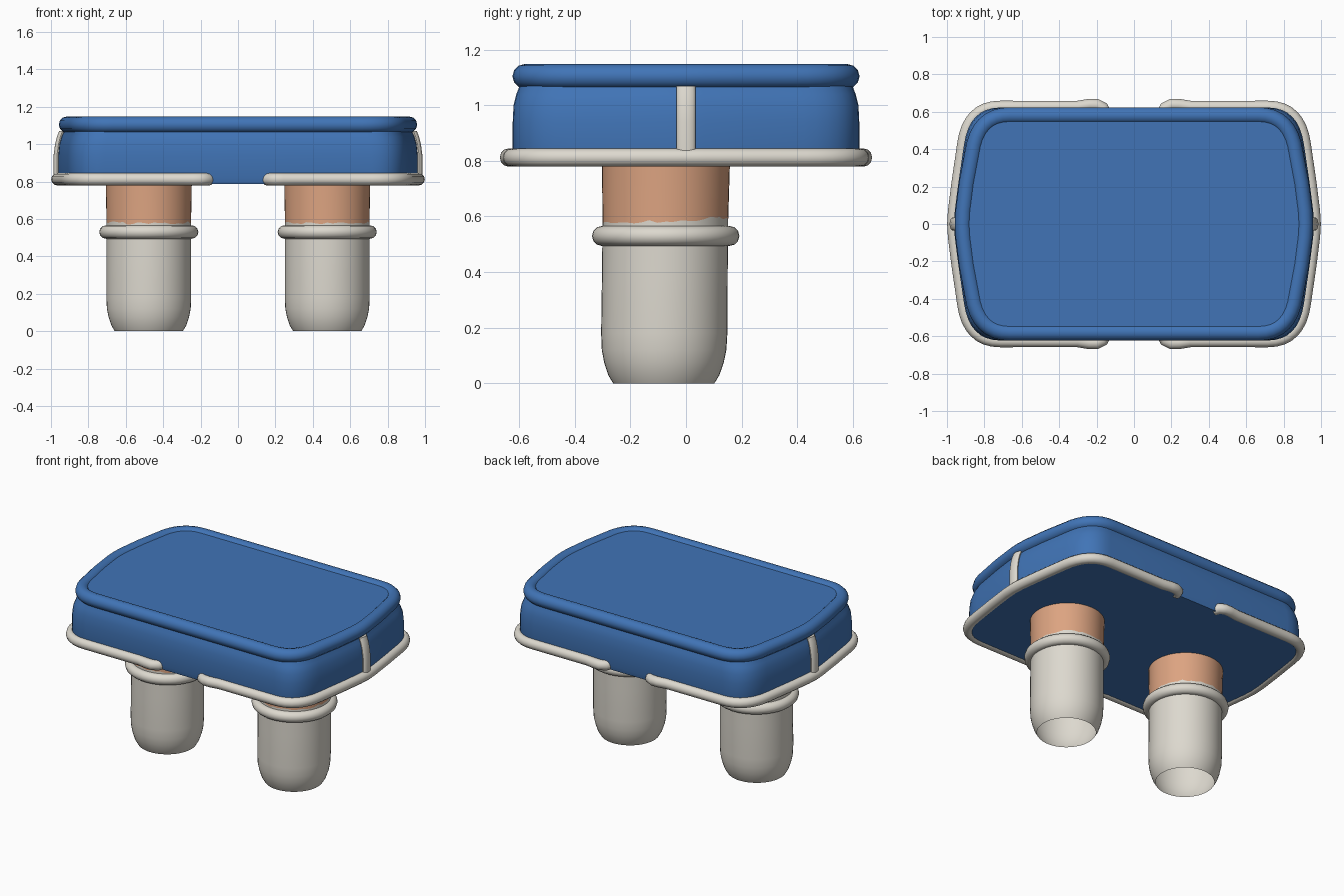
import bpy, bmesh, math, random
from mathutils import Vector

if "Cube" in bpy.data.objects:
    bpy.data.objects.remove(bpy.data.objects["Cube"])
random.seed(4)

def material(name, rgb):
    m = bpy.data.materials.new(name)
    m.diffuse_color = (*rgb, 1)
    m.use_nodes = True
    m.node_tree.nodes["Principled BSDF"].inputs["Base Color"].default_value = m.diffuse_color
    return m

BLUE = material("blue fabric", (0.052, 0.175, 0.47))
GREY = material("off white trim", (0.72, 0.69, 0.62))
SKIN = material("skin", (0.72, 0.37, 0.22))

def finish(obj, angle=40):
    bpy.ops.object.select_all(action='DESELECT')
    obj.select_set(True)
    bpy.context.view_layer.objects.active = obj
    bpy.ops.object.shade_smooth_by_angle(angle=math.radians(angle))

def loft(name, rings, mats, cap_start=False, cap_end=False, mat_rule=None):
    """Skin a list of closed rings of points."""
    bm = bmesh.new()
    rows = [[bm.verts.new(p) for p in r] for r in rings]
    n = len(rows[0])
    for j in range(len(rows) - 1):
        for i in range(n):
            k = (i + 1) % n
            f = bm.faces.new((rows[j][i], rows[j][k], rows[j + 1][k], rows[j + 1][i]))
            if mat_rule:
                f.material_index = mat_rule(j)
    if cap_start:
        bm.faces.new(rows[0][::-1])
    if cap_end:
        bm.faces.new(rows[-1])
    me = bpy.data.meshes.new(name)
    bm.to_mesh(me)
    bm.free()
    obj = bpy.data.objects.new(name, me)
    bpy.context.collection.objects.link(obj)
    for m in mats:
        me.materials.append(m)
    finish(obj)
    return obj

def tube(name, pts, radius, mat, closed=False):
    """Round tube along a path, turned into a mesh."""
    cu = bpy.data.curves.new(name, 'CURVE')
    cu.dimensions = '3D'
    cu.bevel_depth = radius
    cu.bevel_resolution = 4
    cu.use_fill_caps = True
    sp = cu.splines.new('POLY')
    sp.points.add(len(pts) - 1)
    for p, q in zip(sp.points, pts):
        p.co = (*q, 1)
    sp.use_cyclic_u = closed
    obj = bpy.data.objects.new(name, cu)
    bpy.context.collection.objects.link(obj)
    cu.materials.append(mat)
    bpy.ops.object.select_all(action='DESELECT')
    obj.select_set(True)
    bpy.context.view_layer.objects.active = obj
    bpy.ops.object.convert(target='MESH')
    finish(bpy.context.object, 60)
    return bpy.context.object

# Plan outline: straight front and back, round corners, bowed sides
def quarter(hx, hy):
    """Points from the side middle (hx, 0) to the corner's end on y = hy."""
    a = Vector((hx - 0.053, hy - 0.2))
    b = Vector((hx - 0.08, hy))
    c = Vector((hx - 0.25, hy))
    pts = [Vector((hx, 0)), Vector((hx - 0.004, 0.07)), Vector((hx - 0.023, 0.22))]
    for i in range(9):
        t = i / 8
        pts.append(a * (1 - t) ** 2 + b * 2 * t * (1 - t) + c * t * t)
    return pts

def outline(hx, hy, z):
    q = quarter(hx, hy)
    pts = [(p.x, p.y) for p in q]
    pts += [(-p.x, p.y) for p in reversed(q)]
    pts += [(-p.x, -p.y) for p in q[1:]]
    pts += [(p.x, -p.y) for p in reversed(q[1:])]
    return [(x, y, z) for x, y in pts]

# Fabric body with a pinched top
profile = [(0.955, 0.615, 0.788), (0.962, 0.623, 0.82), (0.962, 0.623, 0.94),
           (0.956, 0.62, 1.0), (0.944, 0.61, 1.04), (0.93, 0.598, 1.07),
           (0.915, 0.58, 1.132)]
loft("shorts_body", [outline(*p) for p in profile], [BLUE], True, True)

# Rolled waistband
tube("waistband", outline(0.914, 0.58, 1.104), 0.044, BLUE, True)

# Leg hems, one on each side, open at the front and back middle
half = [(p.x, p.y) for p in quarter(0.966, 0.626)]
half += [(0.3, 0.626), (0.24, 0.636), (0.2, 0.637), (0.168, 0.622), (0.155, 0.59)]
path = [(x, -y) for x, y in reversed(half[1:])] + half
for side, s in (("right", 1), ("left", -1)):
    tube(f"{side}_hem", [(s * x, y, 0.812) for x, y in path], 0.033, GREY)

    # Side stripe following the body's flank
    strip = []
    for x, z in ((0.968, 0.81), (0.968, 0.94), (0.96, 1.0), (0.95, 1.04), (0.938, 1.07)):
        strip.append([(s * (x + 0.018 * math.cos(a)), 0.035 * math.sin(a) * s, z)
                      for a in (math.tau * i / 16 for i in range(16))])
    loft(f"{side}_stripe", strip, [GREY], True, True)

    # Leg: open-bottomed sock with an uneven upper edge, then skin
    N = 48
    leg = [(0.182, 0.0), (0.2, 0.03), (0.215, 0.075), (0.224, 0.12), (0.227, 0.18),
           (0.226, 0.4), (0.226, 0.53), (0.226, 0.585), (0.23, 0.792)]
    rings = []
    for j, (r, z) in enumerate(leg):
        ring = []
        for i in range(N):
            a = math.tau * i / N
            dz = 0.01 * math.sin(a) + random.uniform(-0.007, 0.007) if j == 7 else 0
            ring.append((s * 0.477 + r * math.cos(a),
                         -0.08 + 0.01 * z + r * math.sin(a), z + dz))
        rings.append(ring)
    loft(f"{side}_leg", rings, [GREY, SKIN], mat_rule=lambda j: int(j >= 7))

    # Rolled sock cuff
    cuff = [(s * 0.477 + 0.229 * math.cos(math.tau * i / N),
             -0.073 + 0.229 * math.sin(math.tau * i / N), 0.53) for i in range(N)]
    tube(f"{side}_sock_cuff", cuff, 0.036, GREY, True)
